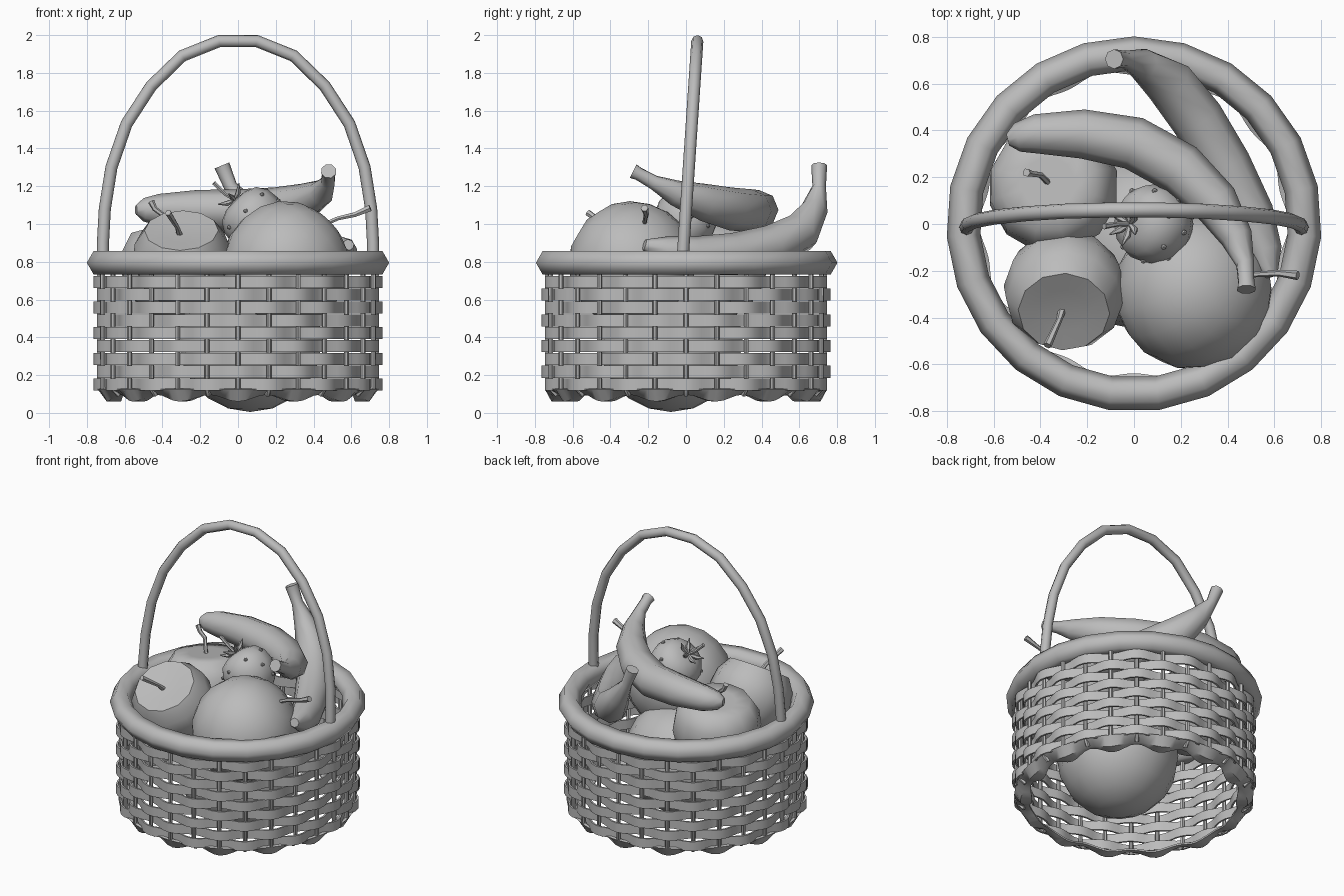
import bpy, bmesh, math
from mathutils import Vector, Matrix

if "Cube" in bpy.data.objects:
    bpy.data.objects.remove(bpy.data.objects["Cube"], do_unlink=True)

grey = bpy.data.materials.new("plain grey")
grey.use_nodes = True
GREY = (0.5, 0.5, 0.5, 1)
grey.diffuse_color = GREY
grey.node_tree.nodes["Principled BSDF"].inputs["Base Color"].default_value = GREY


def finish(obj, angle=40):
    obj.data.materials.clear()
    obj.data.materials.append(grey)
    bpy.ops.object.select_all(action='DESELECT')
    obj.select_set(True)
    bpy.context.view_layer.objects.active = obj
    bpy.ops.object.shade_smooth_by_angle(angle=math.radians(angle))
    return obj


def from_bmesh(name, bm, angle=40):
    bmesh.ops.recalc_face_normals(bm, faces=bm.faces)
    mesh = bpy.data.meshes.new(name)
    bm.to_mesh(mesh)
    bm.free()
    obj = bpy.data.objects.new(name, mesh)
    bpy.context.collection.objects.link(obj)
    return finish(obj, angle)


def tube(name, points, radii, sides=1, angle=50):
    """Round rod through points with a radius at each."""
    curve = bpy.data.curves.new(name, 'CURVE')
    curve.dimensions = '3D'
    curve.bevel_depth = 1
    curve.bevel_resolution = sides
    curve.use_fill_caps = True
    spline = curve.splines.new('POLY')
    spline.points.add(len(points) - 1)
    for p, co, r in zip(spline.points, points, radii):
        p.co = (*co, 1)
        p.radius = r
    obj = bpy.data.objects.new(name, curve)
    bpy.context.collection.objects.link(obj)
    bpy.ops.object.select_all(action='DESELECT')
    obj.select_set(True)
    bpy.context.view_layer.objects.active = obj
    bpy.ops.object.convert(target='MESH')
    return finish(bpy.context.view_layer.objects.active, angle)


def fruit(name, centre, radius, axis, dimple, taper=0.0, segs=16, rings=10):
    """Ball with a dimple at the stem end, its axis turned to a direction."""
    bm = bmesh.new()
    bmesh.ops.create_uvsphere(bm, u_segments=segs, v_segments=rings, radius=1)
    for v in bm.verts:
        z = v.co.z
        v.co.x *= 1 + taper * z
        v.co.y *= 1 + taper * z
        v.co.z -= dimple * max(0, (z - 0.75) / 0.25)
    turn = Vector(axis).to_track_quat('Z', 'Y').to_matrix().to_4x4()
    bm.transform(Matrix.Translation(centre) @ turn @ Matrix.Scale(radius, 4))
    return from_bmesh(name, bm, 60)


def ring_band(name, count, section_at):
    """Closed strip; section_at(k) gives its (radius, height) outline."""
    bm = bmesh.new()
    rows = []
    for k in range(count):
        a = 2 * math.pi * k / count - math.pi / 2
        rows.append([bm.verts.new((r * math.cos(a), r * math.sin(a), z))
                     for r, z in section_at(k)])
    for k in range(count):
        p, q = rows[k], rows[(k + 1) % count]
        for j in range(len(p)):
            n = (j + 1) % len(p)
            bm.faces.new((p[j], q[j], q[n], p[n]))
    return from_bmesh(name, bm, 40)


# Upright canes
POSTS = 28
WALL = 0.735
for i in range(POSTS):
    a = 2 * math.pi * i / POSTS - math.pi / 2
    c, s = math.cos(a), math.sin(a)
    tube(f"upright_cane_{i + 1}",
         [(0.70 * c, 0.70 * s, 0.095), (WALL * c, WALL * s, 0.13),
          (WALL * c, WALL * s, 0.78)], [0.014] * 3)

# Woven strips pass alternately outside and inside the canes
THICK = 0.006
for row in range(9):
    z = 0.15 + 0.068 * row
    phase = 1 if row % 2 else -1

    def weave(k, z=z, phase=phase):
        r = WALL + phase * 0.023 * math.cos(math.pi * k / 4)
        return [(r - THICK, z - 0.032), (r + THICK, z - 0.032),
                (r + THICK, z + 0.032), (r - THICK, z + 0.032)]
    ring_band(f"woven_strip_{row + 1}", POSTS * 4, weave)


# Lower strip, turned inward and waving up and down
def lower_edge(k):
    w = math.cos(math.pi * k / 4)
    return [(0.65 - 0.012 * w, 0.078 - 0.018 * w),
            (0.70 + 0.012 * w, 0.078 - 0.018 * w),
            (WALL + 0.012, 0.125),
            (WALL - 0.004, 0.13),
            (0.65 - 0.012 * w, 0.09 - 0.018 * w)]


ring_band("lower_edge", POSTS * 4, lower_edge)

# Rim
bpy.ops.mesh.primitive_torus_add(major_segments=23, minor_segments=6,
                                 major_radius=0.73, minor_radius=0.072,
                                 location=(0, 0, 0.795),
                                 rotation=(0, 0, math.pi / 2))
rim = bpy.context.object
rim.name = "rim"
finish(rim, 62)

# Handle, mirrored from one half
half = [(0.715, 0.78), (0.715, 0.9), (0.705, 1.08), (0.67, 1.3), (0.59, 1.53),
        (0.46, 1.73), (0.295, 1.89), (0.1, 1.968)]
arch = half + [(-x, z) for x, z in reversed(half)]
tube("handle", [(x, -0.02 + 0.08 * (z - 0.78) / 1.19, z) for x, z in arch],
     [0.032] * len(arch), 2)

# Round fruits
fruit("bottom_fruit", (0.065, -0.08, 0.385), 0.38, (0, 0, 1), 0.1)
fruit("large_fruit", (0.255, -0.285, 0.785), 0.338, (0.24, 0.07, 0.23), 0.04)
fruit("front_apple", (-0.295, -0.275, 0.81), 0.262, (-0.02, -0.45, 0.7), 0.35, 0.08, 12, 8)
fruit("back_apple", (-0.345, 0.155, 0.77), 0.282, (-0.1, 0.1, 1), 0.3, 0.06, 12, 8)

# Fruit stems
tube("large_fruit_stem", [(0.46, -0.22, 1.0), (0.53, -0.215, 1.03),
                          (0.62, -0.21, 1.05), (0.70, -0.22, 1.085)],
     [0.012, 0.012, 0.014, 0.02])
tube("front_apple_stem", [(-0.305, -0.36, 0.93), (-0.32, -0.41, 0.98),
                          (-0.37, -0.52, 1.06)], [0.018, 0.013, 0.018])
tube("back_apple_stem", [(-0.37, 0.18, 0.96), (-0.40, 0.21, 1.05),
                         (-0.44, 0.215, 1.08), (-0.46, 0.22, 1.12)],
     [0.013, 0.013, 0.014, 0.018])

# Bananas
tube("upper_banana",
     [(-0.54, 0.36, 1.075), (-0.5, 0.37, 1.075), (-0.42, 0.385, 1.075),
      (-0.22, 0.385, 1.075), (0, 0.345, 1.07), (0.2, 0.235, 1.08),
      (0.35, 0.09, 1.115), (0.44, -0.06, 1.165), (0.475, -0.17, 1.22),
      (0.48, -0.25, 1.265), (0.48, -0.28, 1.28)],
     [0.025, 0.062, 0.084, 0.105, 0.114, 0.114, 0.1, 0.07, 0.04, 0.036, 0.042], 2)
tube("lower_banana",
     [(-0.085, 0.705, 1.31), (-0.04, 0.705, 1.2), (0.04, 0.68, 1.08),
      (0.15, 0.605, 0.955), (0.27, 0.45, 0.88), (0.39, 0.25, 0.84),
      (0.5, 0.04, 0.835), (0.56, -0.12, 0.86), (0.585, -0.22, 0.89)],
     [0.042, 0.036, 0.072, 0.108, 0.114, 0.112, 0.1, 0.075, 0.03], 2)

# Strawberry: the berry lies with its leafy end up toward -x
BERRY = Vector((0.09, 0, 1.02))
AXIS = Vector((-0.6, 0, 0.6)).normalized()
SIZE = 0.17
TAPER = 0.1
fruit("strawberry", BERRY, SIZE, AXIS, 0.1, TAPER, 12, 8)
turn = AXIS.to_track_quat('Z', 'Y')
crown = BERRY + AXIS * SIZE * 0.9
tube("strawberry_stem", [crown, crown + Vector((-0.05, 0, 0.03)),
                         crown + Vector((-0.11, -0.01, 0.09))],
     [0.01, 0.01, 0.013])
for i in range(6):
    a = 2 * math.pi * i / 6
    out = turn @ Vector((math.cos(a), math.sin(a), 0))
    tube(f"strawberry_leaf_{i + 1}",
         [crown, crown + out * 0.05 + AXIS * 0.015, crown + out * 0.09 + AXIS * 0.045],
         [0.008, 0.015, 0.003])

# Strawberry seeds
bm = bmesh.new()
for ring, tilt in enumerate((65, 95, 125)):
    t = math.radians(tilt)
    wide = math.sin(t) * (1 + TAPER * math.cos(t))
    for i in range(7):
        a = 2 * math.pi * (i + ring / 2) / 7
        n = turn @ Vector((wide * math.cos(a), wide * math.sin(a), math.cos(t)))
        place = Matrix.Translation(BERRY + n * SIZE * 0.98) @ Matrix.Scale(0.013, 4)
        bmesh.ops.create_icosphere(bm, subdivisions=1, radius=1, matrix=place)
from_bmesh("strawberry_seeds", bm)
